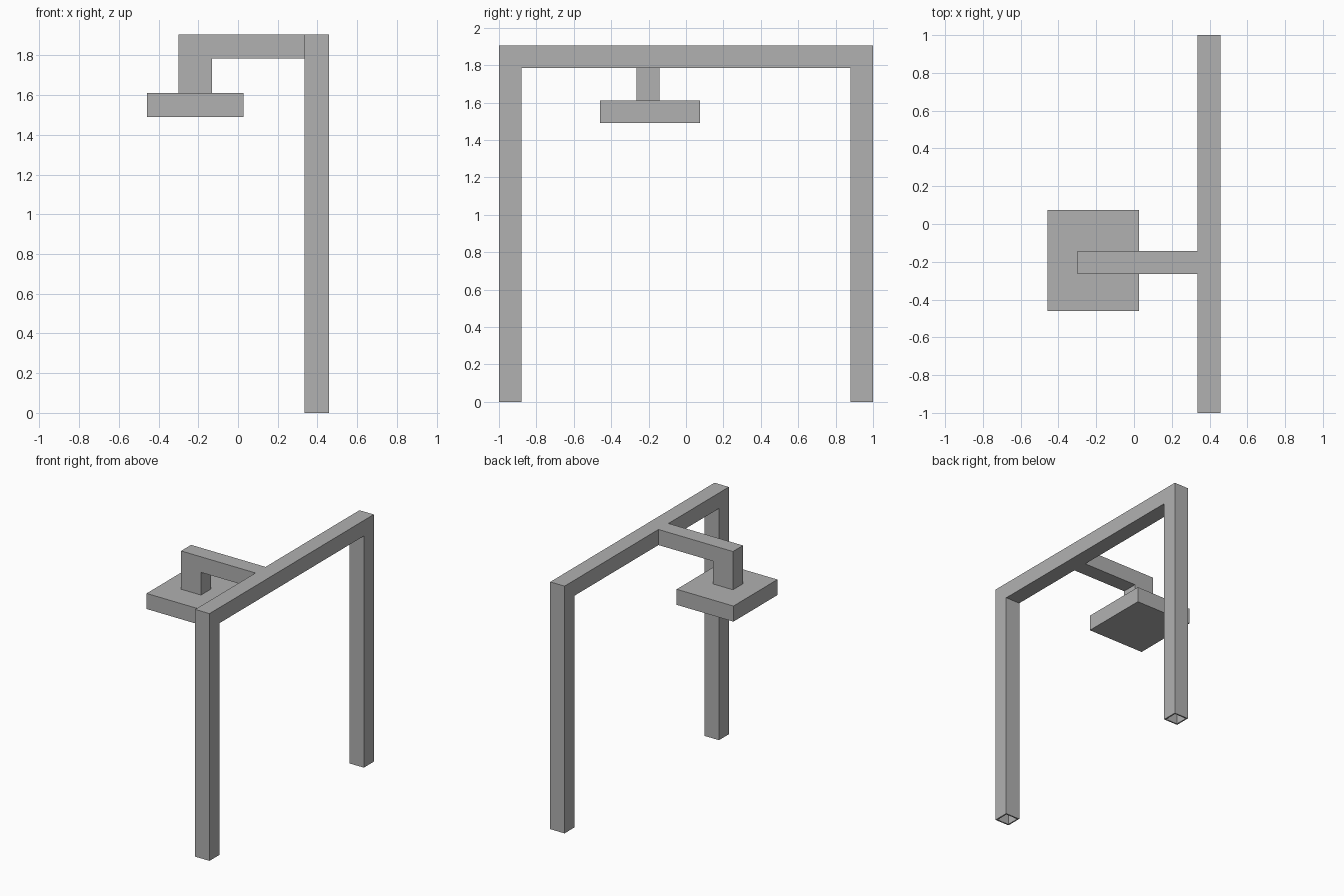
import bpy
import bmesh
from mathutils import Vector

cube = bpy.data.objects.get("Cube")
if cube:
    bpy.data.objects.remove(cube, do_unlink=True)

grey = bpy.data.materials.new("plain grey")
grey.use_nodes = True
GREY = (0.44, 0.44, 0.44, 1)
grey.diffuse_color = GREY
grey.node_tree.nodes["Principled BSDF"].inputs["Base Color"].default_value = GREY

# Main sizes
FRAME_IN, FRAME_OUT = 0.335, 0.457
TOP, UNDER = 1.905, 1.785
LEG_IN = 0.88
ARM_FRONT, ARM_BACK = -0.265, -0.143
PLATE_TOP, PLATE_BOTTOM = 1.61, 1.49
WALL = 0.015


def extruded(profile, direction):
    """Closed solid made by sweeping a flat outline along a direction."""
    bm = bmesh.new()
    face = bm.faces.new([bm.verts.new(p) for p in profile])
    swept = bmesh.ops.extrude_face_region(bm, geom=[face], use_keep_orig=True)
    verts = [g for g in swept["geom"] if isinstance(g, bmesh.types.BMVert)]
    bmesh.ops.translate(bm, verts=verts, vec=Vector(direction))
    bmesh.ops.recalc_face_normals(bm, faces=bm.faces[:])
    return bm


def finish(bm, name):
    mesh = bpy.data.meshes.new(name)
    bm.to_mesh(mesh)
    bm.free()
    mesh.materials.append(grey)
    obj = bpy.data.objects.new(name, mesh)
    bpy.context.collection.objects.link(obj)
    return obj


# Portal frame: two legs and a cross beam in one piece
outline = [(-1, 0), (-1, TOP), (1, TOP), (1, 0),
           (LEG_IN, 0), (LEG_IN, UNDER), (-LEG_IN, UNDER), (-LEG_IN, 0)]
frame = extruded([(FRAME_IN, y, z) for y, z in outline],
                 (FRAME_OUT - FRAME_IN, 0, 0))

# Open, hollow leg ends
feet = [f for f in frame.faces if all(v.co.z < 0.001 for v in f.verts)]
bmesh.ops.inset_individual(frame, faces=feet, thickness=WALL)
bores = bmesh.ops.extrude_discrete_faces(frame, faces=feet)["faces"]
bmesh.ops.translate(frame, verts=[v for f in bores for v in f.verts],
                    vec=(0, 0, UNDER))
finish(frame, "portal_frame")

# Bracket arm with its drop stem
bracket = [(FRAME_IN, UNDER), (FRAME_IN, TOP), (-0.30, TOP),
           (-0.30, PLATE_TOP), (-0.13, PLATE_TOP), (-0.13, UNDER)]
finish(extruded([(x, ARM_FRONT, z) for x, z in bracket],
                (0, ARM_BACK - ARM_FRONT, 0)), "bracket_arm")

# Hanging plate
plate = [(-0.457, -0.46), (0.027, -0.46), (0.027, 0.075), (-0.457, 0.075)]
finish(extruded([(x, y, PLATE_BOTTOM) for x, y in plate],
                (0, 0, PLATE_TOP - PLATE_BOTTOM)), "hanging_plate")
